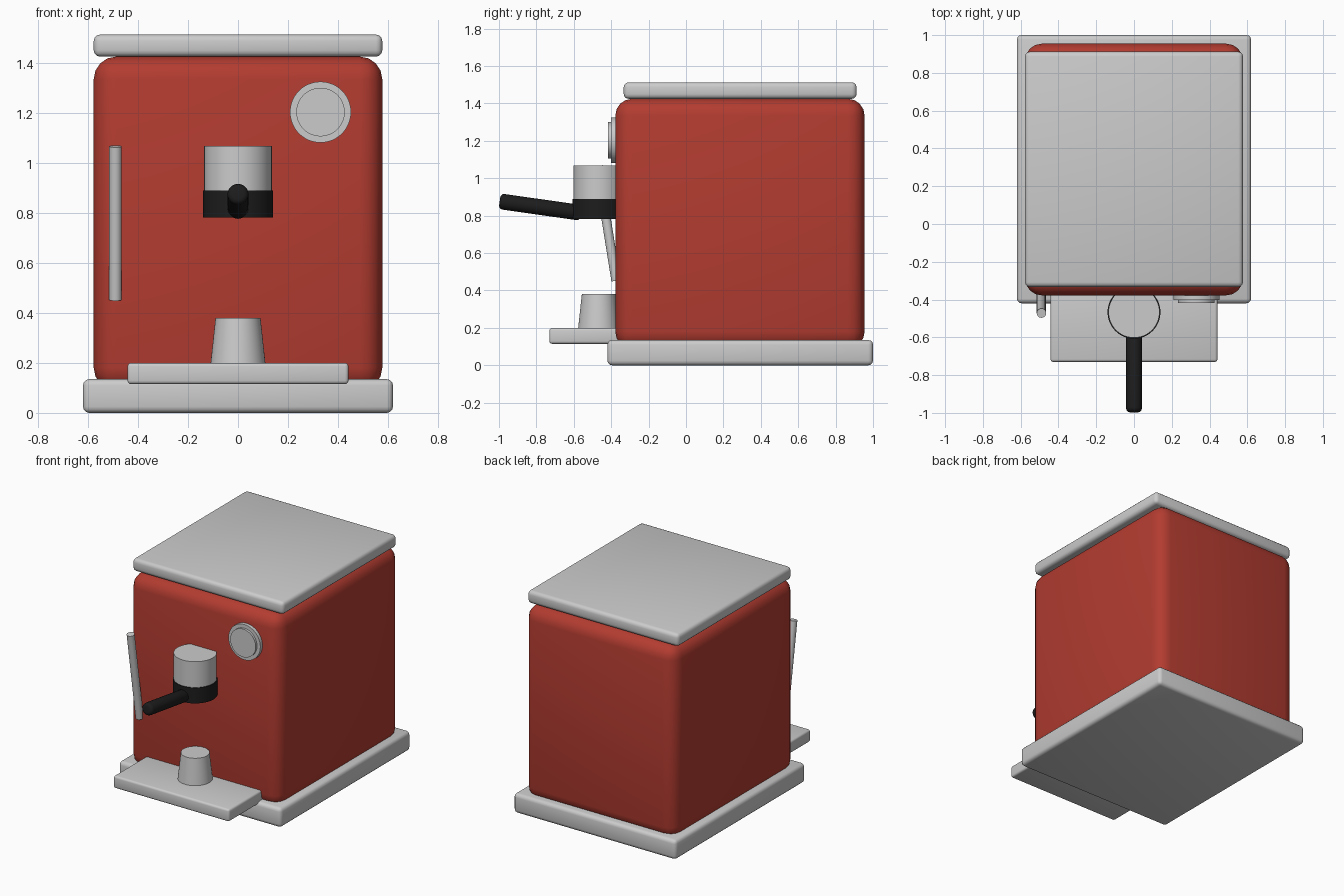
import bpy
from math import radians
from mathutils import Vector

if "Cube" in bpy.data.objects:
    bpy.data.objects.remove(bpy.data.objects["Cube"])


def material(name, color):
    m = bpy.data.materials.new(name)
    m.diffuse_color = color
    m.use_nodes = True
    m.node_tree.nodes["Principled BSDF"].inputs["Base Color"].default_value = m.diffuse_color
    return m


RED = material("red_enamel", (0.45, 0.045, 0.03, 1))
BLACK = material("black_plastic", (0.012, 0.012, 0.012, 1))


def finish(name, mat=None, bevel=0, segments=3):
    ob = bpy.context.object
    ob.name = name
    if mat:
        ob.data.materials.append(mat)
    if bevel:
        b = ob.modifiers.new("round_edges", "BEVEL")
        b.width, b.segments, b.limit_method = bevel, segments, "ANGLE"
        bpy.ops.object.modifier_apply(modifier=b.name)
    bpy.ops.object.shade_smooth_by_angle(angle=radians(35))
    return ob


def box(name, x, y, z, bevel, mat=None, segments=3):
    """Rounded box from (min, max) ranges."""
    r = (x, y, z)
    bpy.ops.mesh.primitive_cube_add(size=1, location=[(a + b) / 2 for a, b in r])
    bpy.context.object.scale = [b - a for a, b in r]
    bpy.ops.object.transform_apply(location=False, rotation=False, scale=True)
    return finish(name, mat, bevel, segments)


def rod(name, start, end, r1, r2=None, mat=None, bevel=0, sides=48):
    """Cylinder or cone between two points."""
    a, b = Vector(start), Vector(end)
    bpy.ops.mesh.primitive_cone_add(
        vertices=sides, radius1=r1, radius2=r1 if r2 is None else r2,
        depth=(b - a).length, location=(a + b) / 2,
        rotation=(b - a).to_track_quat("Z", "Y").to_euler())
    return finish(name, mat, bevel)


# Housing
box("base", (-0.62, 0.62), (-0.42, 1.0), (0, 0.135), 0.025)
box("body", (-0.577, 0.577), (-0.378, 0.955), (0.09, 1.425), 0.09, RED, 4)
box("top_plate", (-0.577, 0.577), (-0.333, 0.912), (1.425, 1.513), 0.025)
box("drip_tray", (-0.442, 0.442), (-0.73, -0.29), (0.115, 0.2), 0.014)

# Brew head and portafilter
rod("brew_head", (0, -0.467, 0.88), (0, -0.467, 1.068), 0.135)
rod("portafilter", (0, -0.467, 0.782), (0, -0.467, 0.89), 0.14, mat=BLACK)
rod("portafilter_handle", (0, -0.56, 0.815), (0, -0.996, 0.877), 0.042,
    mat=BLACK, bevel=0.02, sides=24)

# Pressure gauge
rod("gauge_rim", (0.33, -0.34, 1.203), (0.33, -0.402, 1.203), 0.122)
rod("gauge_face", (0.33, -0.36, 1.203), (0.33, -0.417, 1.203), 0.097)

# Steam wand and cup
rod("steam_wand", (-0.49, -0.374, 0.452), (-0.49, -0.472, 1.066), 0.025, sides=24)
rod("cup", (0, -0.467, 0.195), (0, -0.467, 0.38), 0.11, 0.09)
